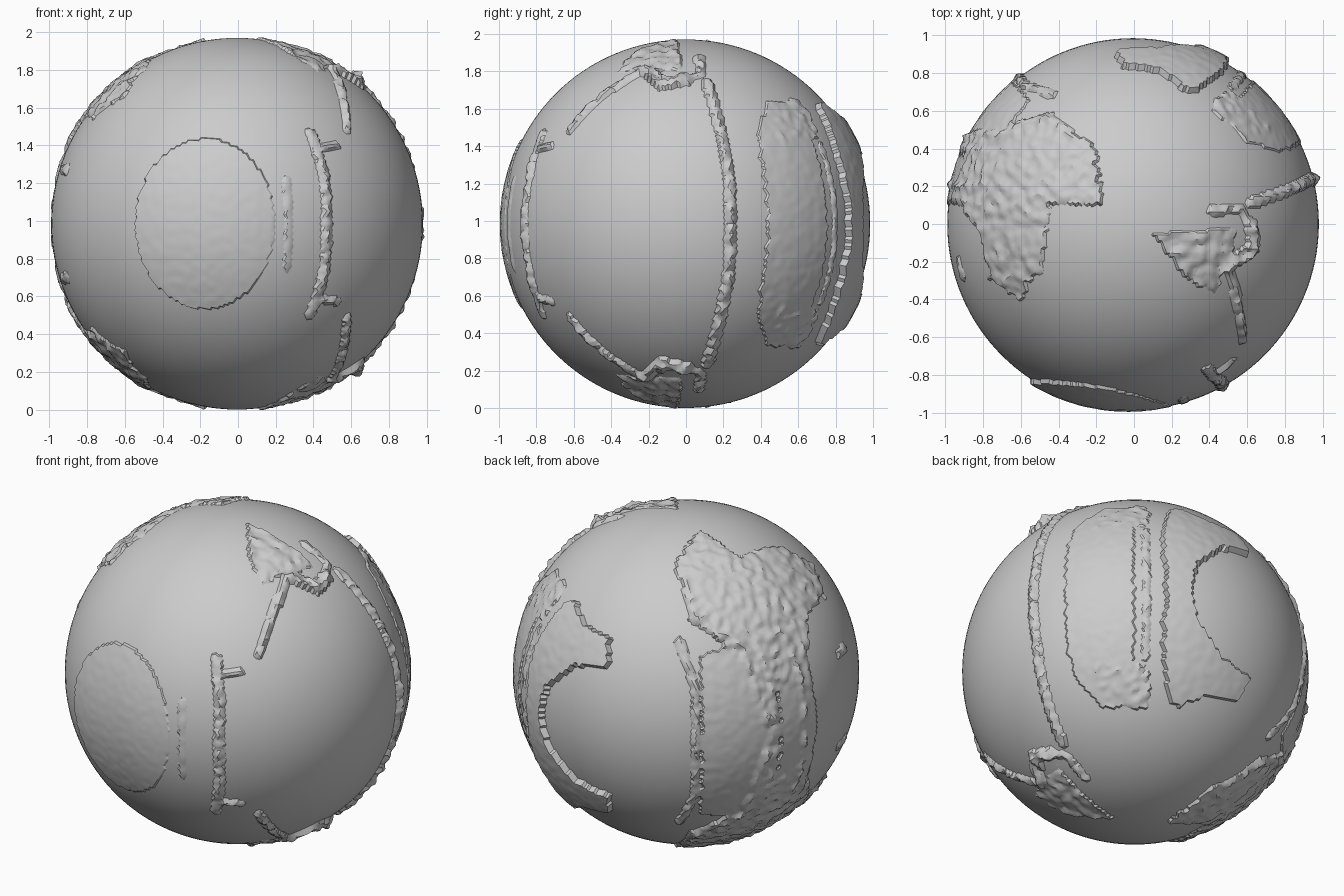
import bpy, bmesh, math
from mathutils import Vector, noise

if "Cube" in bpy.data.objects:
    bpy.data.objects.remove(bpy.data.objects["Cube"])

R = 0.985
CENTRE = Vector((-0.005, 0, R))


def from_angles(az, lat):
    a, b = math.radians(az), math.radians(lat)
    return Vector((math.cos(a) * math.cos(b), math.sin(a) * math.cos(b), math.sin(b)))


def from_plan(x, y):
    x, y = x / R, y / R
    return Vector((x, y, math.sqrt(max(0, 1 - x * x - y * y)))).normalized()


def path(points, to_dir):
    # Ridge path draped over the sphere
    dirs = [to_dir(*p) for p in points]
    out = [dirs[0]]
    for a, b in zip(dirs, dirs[1:]):
        out += [a.lerp(b, k / 4).normalized() for k in range(1, 5)]
    return out


def inside(x, y, poly):
    hit = False
    for (x1, y1), (x2, y2) in zip(poly, poly[1:] + poly[:1]):
        if (y1 > y) != (y2 > y) and x < (x2 - x1) * (y - y1) / (y2 - y1) + x1:
            hit = not hit
    return hit


# Plateaus: outlines in azimuth/latitude (upper half, mirrored below)
angle_plateaus = [
    ([(60, -1), (60, 25), (64, 38), (69, 40), (80, 35), (94, 33), (96, 24),
      (82, 21), (71, 10), (69, -1)], 0.033),
    ([(26, -1), (26, 30), (36, 42), (50, 38), (50, -1)], 0.007),
    ([(130, -1), (130, 30), (150, 36), (156, 30), (156, -1)], 0.008),
    ([(158, -1), (158, 35), (172, 35), (174, -1)], 0.008),
]
# Plateaus seen from above: outlines in x/y
plan_plateaus = [
    ([(.1, -.05), (.55, -.02), (.5, -.25), (.42, -.37), (.3, -.3), (.2, -.18)], 0.009),
    ([(-.93, .42), (-.5, .57), (-.2, .42), (-.15, .1), (-.45, .1), (-.47, -.2),
      (-.6, -.4), (-.75, -.3), (-.8, -.05), (-.95, .15)], 0.013),
    ([(.4, .62), (.5, .72), (.75, .5), (.6, .45)], 0.008),
]
# Rough ridges: path, half width, height
ridges = [
    (path([(.58, -.62), (.55, -.4), (.5, -.22)], from_plan), .028, .035),
    (path([(.5, -.22), (.64, -.12), (.62, 0)], from_plan), .04, .065),
    (path([(.62, 0), (.57, .08), (.42, .07)], from_plan), .028, .03),
    (path([(14, -5), (14, 15), (12, 35), (10, 50)], from_angles), .032, .035),
    (path([(54, -5), (54, 25)], from_angles), .024, .016),
    (path([(299, -5), (299, 15), (297, 29)], from_angles), .032, .03),
    (path([(286, -3), (286, 14)], from_angles), .025, .012),
    (path([(.45, -.78), (.53, -.72)], from_plan), .025, .03),
    (path([(128, -5), (128, 20), (122, 35)], from_angles), .026, .025),
    (path([(156, -5), (155, 20), (153, 32)], from_angles), .035, .03),
    (path([(168, -5), (168, 20), (165, 33)], from_angles), .026, .03),
    (path([(-.93, .46), (-.7, .46), (-.45, .56), (-.24, .38)], from_plan), .035, .035),
    (path([(-.95, .14), (-.8, .1), (-.76, -.2), (-.6, -.38)], from_plan), .03, .028),
    (path([(-.5, .2), (-.47, .05), (-.5, -.25)], from_plan), .025, .022),
    (path([(-.92, -.2), (-.9, -.28)], from_plan), .03, .025),
]


def land_height(d):
    p = Vector((d.x, d.y, abs(d.z)))
    az = math.degrees(math.atan2(p.y, p.x)) % 360
    lat = math.degrees(math.asin(min(1, p.z)))
    rough = noise.noise(p * 23)
    h = -0.006
    for poly, top in angle_plateaus:
        if inside(az + rough, lat + rough, poly):
            h = max(h, top + .003 * rough)
    if lat > 15:
        for poly, top in plan_plateaus:
            if inside(p.x * R + .03 * rough, p.y * R, poly):
                h = max(h, top + .016 * rough)
    # Front shield: higher on its left side
    if p.y < 0:
        u, w = (p.x * R + .165) / .37, p.z * R / .45
        if u * u + w * w < 1:
            h = max(h, .014 - .01 * u + .002 * rough)
    for pts, width, top in ridges:
        if (p - pts[len(pts) // 2]).length > .8:
            continue
        best = 9
        for a, b in zip(pts, pts[1:]):
            ab = b - a
            t = max(0, min(1, (p - a).dot(ab) / ab.length_squared))
            best = min(best, (p - a - ab * t).length)
        if best < width:
            h = max(h, top * (1 - .6 * best / width) * (.7 + .7 * rough))
    return h


def make_object(name, bm):
    me = bpy.data.meshes.new(name)
    bm.to_mesh(me)
    bm.free()
    ob = bpy.data.objects.new(name, me)
    bpy.context.collection.objects.link(ob)
    ob.location = CENTRE
    bpy.ops.object.select_all(action='DESELECT')
    ob.select_set(True)
    bpy.context.view_layer.objects.active = ob
    bpy.ops.object.shade_smooth_by_angle(angle=math.radians(30))
    return ob


# Smooth ocean ball
bm = bmesh.new()
bmesh.ops.create_uvsphere(bm, u_segments=128, v_segments=64, radius=R)
make_object("ocean_ball", bm)

# Raised land shell, poking out of the ball
bm = bmesh.new()
bmesh.ops.create_icosphere(bm, subdivisions=7, radius=1)
heights = {}
for v in bm.verts:
    d = v.co.normalized()
    heights[v] = land_height(d)
    v.co = d * (R + heights[v])
sunk = [f for f in bm.faces if all(heights[v] < 0 for v in f.verts)]
bmesh.ops.delete(bm, geom=sunk, context='FACES')
make_object("land_shell", bm)
